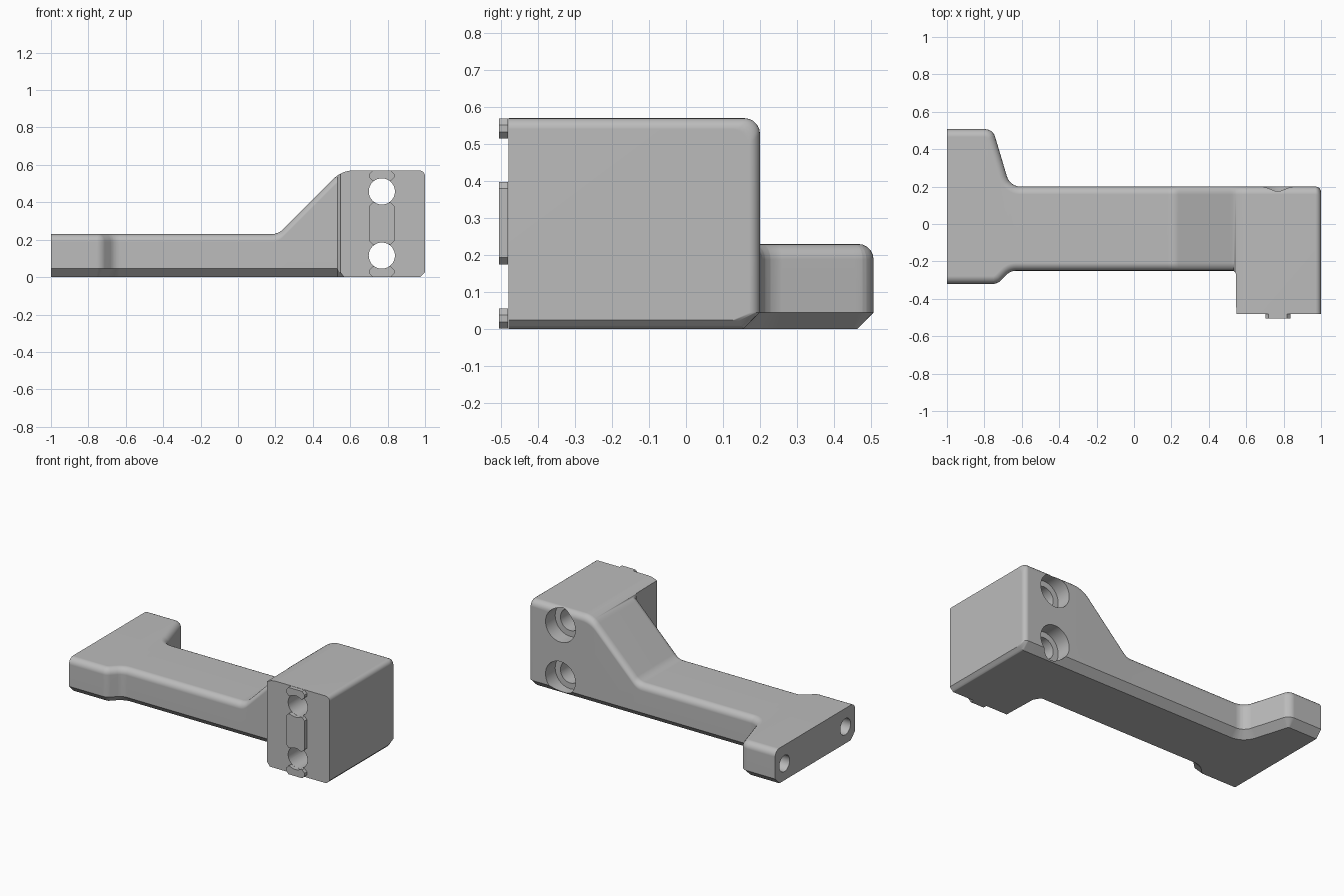
import bpy, bmesh, math
from mathutils import Vector, Matrix

if "Cube" in bpy.data.objects:
    bpy.data.objects.remove(bpy.data.objects["Cube"], do_unlink=True)

GREY = (0.5, 0.5, 0.5, 1)
mat = bpy.data.materials.new("plain grey")
mat.use_nodes = True
mat.diffuse_color = GREY
mat.node_tree.nodes["Principled BSDF"].inputs["Base Color"].default_value = GREY


def make(name, bm):
    bmesh.ops.recalc_face_normals(bm, faces=bm.faces)
    mesh = bpy.data.meshes.new(name)
    bm.to_mesh(mesh)
    bm.free()
    mesh.materials.append(mat)
    ob = bpy.data.objects.new(name, mesh)
    bpy.context.collection.objects.link(ob)
    return ob


def fillet(points, n=6):
    """Round the corners of an open 2D path given as (x, y, radius)."""
    p = [Vector(q[:2]) for q in points]
    out = []
    for i, (x, y, r) in enumerate(points):
        if r == 0:
            out.append(p[i])
            continue
        a, b = (p[i - 1] - p[i]).normalized(), (p[i + 1] - p[i]).normalized()
        half = a.angle(b) / 2
        c = p[i] + (a + b).normalized() * r / math.sin(half)
        d0, d1 = (p[i] + v * r / math.tan(half) - c for v in (a, b))
        out += [c + d0.lerp(d1, k / n).normalized() * r for k in range(n + 1)]
    return out


def sample(path, x):
    for a, b in zip(path, path[1:]):
        if x <= b.x + 1e-6:
            return a.y + (b.y - a.y) * max(0, x - a.x) / (b.x - a.x)
    return path[-1].y


def inward(path, xs, i, side):
    """Inward direction of the outline in plan."""
    if i == 0 or xs[i] > 0:
        return Vector((0, side))
    q = [Vector((x, sample(path, x))) for x in xs[i - 1:i + 2]]
    t = (q[1] - q[0]).normalized() + (q[2] - q[1]).normalized()
    return Vector((-t.y, t.x)).normalized() * side


# Outline curves: front edge, back edge and top height along x
front = fillet([(-1, -.32, 0), (-.73, -.32, .06), (-.66, -.25, .07), (.533, -.25, 0),
                (.545, -.265, 0), (.547, -.48, 0), (1, -.48, 0)])
back = fillet([(-1, .507, 0), (-.755, .507, .055), (-.663, .2, .075), (1, .2, 0)])
top = fillet([(-1, .23, 0), (.215, .23, .085), (.555, .57, .145), (1, .57, 0)])
END, CH, FR = .03, .045, .042
STEPS = 5
end_xs = [1 - END + END * math.sin(k * math.pi / 12) for k in range(7)]
xs = []
for x in sorted([v.x for v in front + back + top] + end_xs):
    if not xs or x - xs[-1] > .0005:
        xs.append(x)
xs[-1] = 1

# Body: cross-sections lofted along x, chamfered below and rounded above
bm = bmesh.new()
rings = []
for i, x in enumerate(xs):
    s = max(0, x - 1 + END)
    drop = END - math.sqrt(max(0, END * END - s * s))
    zt, zb = sample(top, x) - drop, max(0, x - .975)
    f = Vector((x, sample(front, x)))
    b = Vector((x, sample(back, x) - drop))
    nf, nb = inward(front, xs, i, 1), inward(back, xs, i, -1)
    block = x > .54
    fr = 0 if block else FR
    low = f + nf * (0 if block else CH)
    if block:
        low.x = max(x, .567)
    pts = [(*low, zb), (*f, zb + .025 if block else CH)]
    arc = [k * math.pi / 2 / STEPS for k in range(STEPS + 1)]
    for a in arc:
        pts.append((*(f + nf * fr * (1 - math.cos(a))), zt - fr * (1 - math.sin(a))))
    for a in reversed(arc):
        pts.append((*(b + nb * FR * (1 - math.cos(a))), zt - FR * (1 - math.sin(a))))
    pts += [(*b, CH), (*(b + nb * CH), zb)]
    rings.append([bm.verts.new(p) for p in pts])
for r0, r1 in zip(rings, rings[1:]):
    for k in range(len(r0)):
        m = (k + 1) % len(r0)
        bm.faces.new((r0[k], r0[m], r1[m], r1[k]))
bm.faces.new(rings[0])
bm.faces.new(rings[-1])
bmesh.ops.remove_doubles(bm, verts=bm.verts, dist=.00005)
body = make("bracket_body", bm)


# Locating tabs on the front pad
def tab(name, z0, z1, c=.018, x0=.702, x1=.836):
    bm = bmesh.new()
    outline = [(x0 + c, z0), (x1 - c, z0), (x1, z0 + c), (x1, z1 - c),
               (x1 - c, z1), (x0 + c, z1), (x0, z1 - c), (x0, z0 + c)]
    face = bm.faces.new([bm.verts.new((x, -.481, z)) for x, z in outline])
    ext = bmesh.ops.extrude_face_region(bm, geom=[face])
    verts = [v for v in ext["geom"] if isinstance(v, bmesh.types.BMVert)]
    bmesh.ops.translate(bm, verts=verts, vec=(0, -.025, 0))
    return make(name, bm)


upper_tab = tab("upper_tab", .515, .569)
middle_tab = tab("middle_tab", .175, .398)
lower_tab = tab("lower_tab", .001, .056)


# Holes
def cutter(center, radius, depth, axis):
    bm = bmesh.new()
    turn = Matrix.Rotation(math.pi / 2, 4, axis)
    bmesh.ops.create_cone(bm, cap_ends=True, segments=40, radius1=radius, radius2=radius,
                          depth=depth, matrix=Matrix.Translation(center) @ turn)
    ob = make("hole_cutter", bm)
    ob.hide_render = True
    return ob


def cut(ob, tool):
    mod = ob.modifiers.new("hole", "BOOLEAN")
    mod.operation, mod.solver, mod.object = "DIFFERENCE", "EXACT", tool
    bpy.context.view_layer.objects.active = ob
    bpy.ops.object.modifier_apply(modifier=mod.name)


tools = []
for z, tabs in ((.458, (upper_tab, middle_tab)), (.115, (middle_tab, lower_tab))):
    bolt = cutter((.769, 0, z), .07, 1.4, "X")
    bore = cutter((.769, .25, z), .108, .3, "X")
    for ob in (body, *tabs):
        cut(ob, bolt)
    cut(body, bore)
    tools += [bolt, bore]
for y in (.41, -.22):
    pin = cutter((-1, y, .11), .053, .36, "Y")
    cut(body, pin)
    tools.append(pin)
for t in tools:
    bpy.data.objects.remove(t, do_unlink=True)

# Smooth the rounded edges, keep the chamfers crisp
for ob in (body, upper_tab, middle_tab, lower_tab):
    bpy.ops.object.select_all(action="DESELECT")
    ob.select_set(True)
    bpy.context.view_layer.objects.active = ob
    bpy.ops.object.shade_smooth_by_angle(angle=math.radians(30))
    ob.modifiers.new("clean shading", "WEIGHTED_NORMAL").keep_sharp = True
